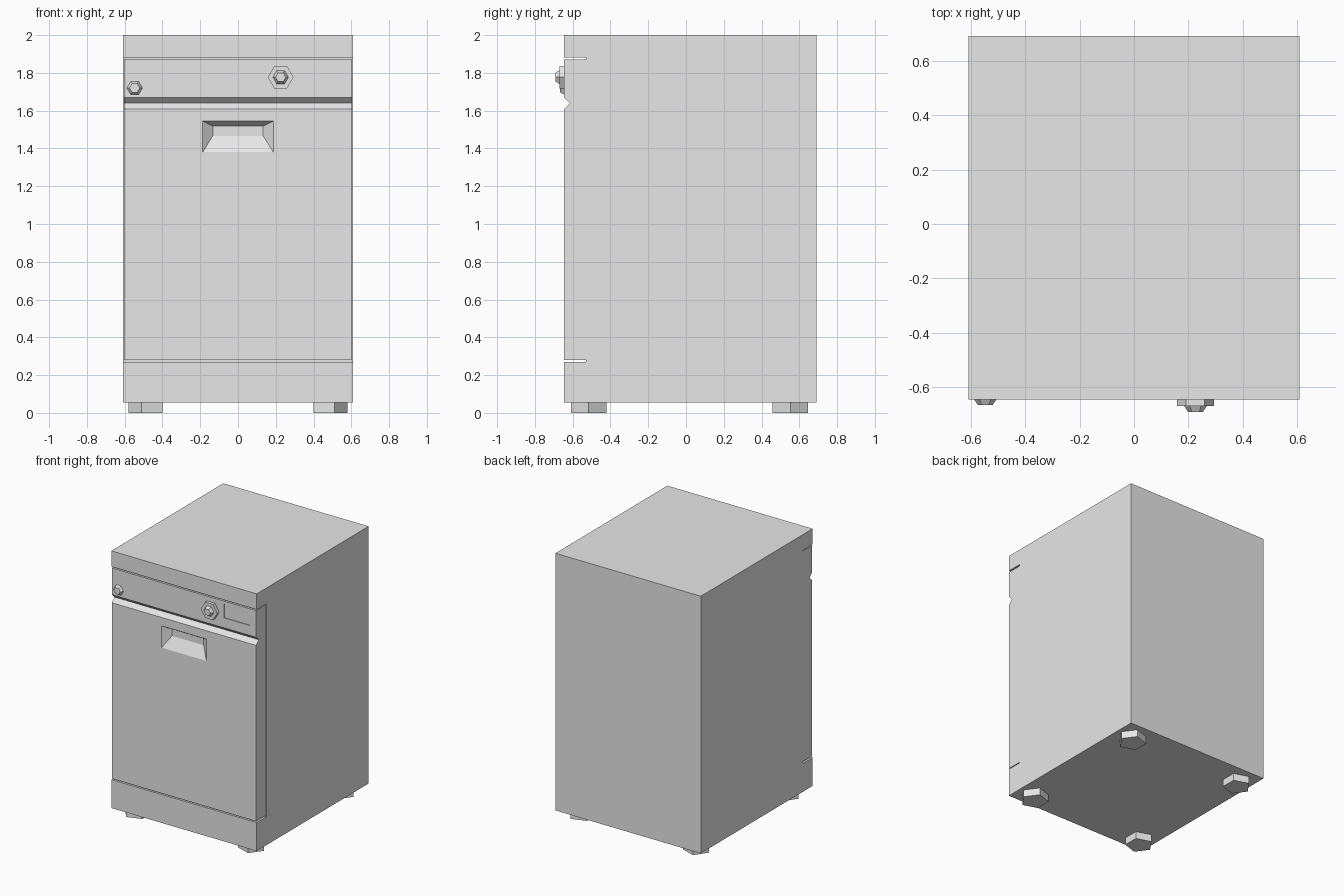
import bpy, bmesh
from math import sin, cos, tau

cube = bpy.data.objects.get("Cube")
if cube:
    bpy.data.objects.remove(cube)

grey = bpy.data.materials.new("light_grey")
grey.use_nodes = True
grey.diffuse_color = (0.8, 0.8, 0.8, 1)
grey.node_tree.nodes["Principled BSDF"].inputs["Base Color"].default_value = grey.diffuse_color


def loft(name, rings):
    """Skin a closed solid through matching rings of points."""
    bm = bmesh.new()
    loops = [[bm.verts.new(p) for p in ring] for ring in rings]
    n = len(loops[0])
    for a, b in zip(loops, loops[1:]):
        for i in range(n):
            j = (i + 1) % n
            bm.faces.new((a[i], a[j], b[j], b[i]))
    bm.faces.new(loops[0])
    bm.faces.new(loops[-1])
    bmesh.ops.recalc_face_normals(bm, faces=bm.faces)
    mesh = bpy.data.meshes.new(name)
    bm.to_mesh(mesh)
    bm.free()
    mesh.materials.append(grey)
    obj = bpy.data.objects.new(name, mesh)
    bpy.context.collection.objects.link(obj)
    return obj


def extrude_side(name, profile, half_width):
    """Extrude a (y, z) side profile across the width."""
    return loft(name, [[(x, y, z) for y, z in profile] for x in (-half_width, half_width)])


def rect(y, x0, x1, z0, z1):
    return [(x0, y, z0), (x1, y, z0), (x1, y, z1), (x0, y, z1)]


def hexagon(x, y, z, r):
    return [(x + r * cos(i * tau / 6), y, z + r * sin(i * tau / 6)) for i in range(6)]


def cut(target, rings):
    """Carve a lofted solid out of the target."""
    cutter = loft("cutter", rings)
    cutter.hide_render = True
    mod = target.modifiers.new("cut", "BOOLEAN")
    mod.operation = "DIFFERENCE"
    mod.solver = "EXACT"
    mod.object = cutter
    bpy.context.view_layer.objects.active = target
    bpy.ops.object.modifier_apply(modifier=mod.name)
    bpy.data.objects.remove(cutter)


FRONT, BACK, RECESS = -0.645, 0.692, -0.53
BOTTOM, TOP = 0.055, 2.0
SLOT_LOW, SLOT_HIGH, GAP = 0.27, 1.881, 0.009

# Cabinet: top slab, rear box and plinth in one C-shaped profile
extrude_side("cabinet", [
    (FRONT, BOTTOM), (BACK, BOTTOM), (BACK, TOP), (FRONT, TOP),
    (FRONT, SLOT_HIGH), (RECESS, SLOT_HIGH), (RECESS, SLOT_LOW), (FRONT, SLOT_LOW),
], 0.608)

# Door and control panel, separated by a V groove
door = extrude_side("door", [
    (FRONT, SLOT_LOW + GAP), (RECESS, SLOT_LOW + GAP),
    (RECESS, SLOT_HIGH - GAP), (FRONT, SLOT_HIGH - GAP),
    (FRONT, 1.67), (FRONT + 0.031, 1.64), (FRONT, 1.609),
], 0.604)

# Sloped handle pocket
outer = (-0.187, 0.187, 1.38, 1.545)
cut(door, [rect(FRONT - 0.05, *outer), rect(FRONT, *outer),
           rect(FRONT + 0.045, -0.133, 0.133, 1.467, 1.518)])

# Shallow display window
window = (0.335, 0.553, 1.745, 1.85)
cut(door, [rect(FRONT - 0.05, *window), rect(FRONT + 0.006, *window)])

# Program dial: hexagonal collar and tapered knob
DIAL_X, DIAL_Z = 0.226, 1.777
loft("dial_collar", [hexagon(DIAL_X, y, DIAL_Z, 0.068) for y in (FRONT, -0.67)])
loft("dial_knob", [hexagon(DIAL_X, -0.67, DIAL_Z, 0.041),
                   hexagon(DIAL_X, -0.692, DIAL_Z, 0.027)])

# Power button
loft("power_button", [hexagon(-0.547, FRONT, 1.72, 0.041),
                      hexagon(-0.547, -0.666, 1.72, 0.027)])

# Five-sided feet, one corner pointing outward
for side, s in (("left", 1), ("right", -1)):
    for end, y in (("front", -0.515), ("back", 0.553)):
        loft(f"{end}_{side}_foot", [
            [(s * (0.481 + 0.099 * cos(i * tau / 5)), y + 0.099 * sin(i * tau / 5), z)
             for i in range(5)] for z in (0, BOTTOM)])
